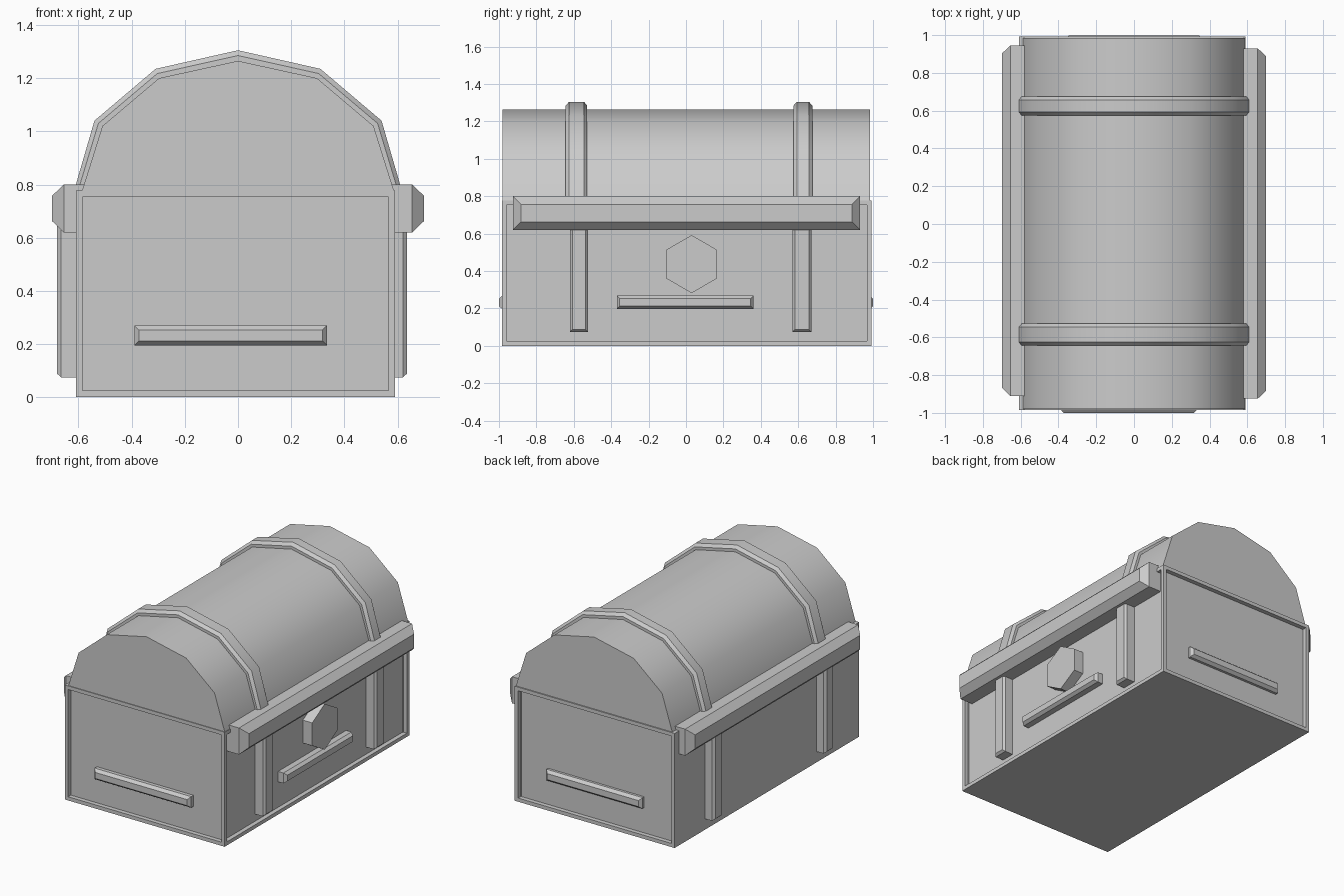
import bpy, bmesh, math
from mathutils import Vector

if "Cube" in bpy.data.objects:
    bpy.data.objects.remove(bpy.data.objects["Cube"])


def finish(name, bm, smooth=False):
    bmesh.ops.recalc_face_normals(bm, faces=bm.faces)
    me = bpy.data.meshes.new(name)
    bm.to_mesh(me)
    bm.free()
    ob = bpy.data.objects.new(name, me)
    bpy.context.collection.objects.link(ob)
    if smooth:
        bpy.ops.object.select_all(action='DESELECT')
        ob.select_set(True)
        bpy.context.view_layer.objects.active = ob
        bpy.ops.object.shade_smooth_by_angle(angle=math.radians(36))
    return ob


def loft(name, rings, smooth=False, closed=True):
    """Skin equal-length rings of points and cap both ends."""
    bm = bmesh.new()
    vs = [[bm.verts.new(p) for p in r] for r in rings]
    n = len(rings[0])
    for a, b in zip(vs, vs[1:]):
        for i in range(n):
            j = (i + 1) % n
            bm.faces.new((a[i], a[j], b[j], b[i]))
    bm.faces.new(vs[0])
    bm.faces.new(vs[-1])
    return finish(name, bm, smooth)


def bar(name, axis, base, mid, tip, u, v, inset):
    """Bar standing out along x or y, with a chamfered outer face."""
    rings = []
    for d, k in ((base, 0), (mid, 0), (tip, inset)):
        pts = [(u[0] + k, v[0] + k), (u[1] - k, v[0] + k),
               (u[1] - k, v[1] - k), (u[0] + k, v[1] - k)]
        rings.append([(d, a, b) if axis == 'x' else (a, d, b) for a, b in pts])
    return loft(name, rings)


# Chest body: recessed panels on the right side and both ends, plain left side
X0, X1, Y0, Y1, TOP = -0.61, 0.59, -0.985, 0.993, 0.777
bm = bmesh.new()
bmesh.ops.create_cube(bm, size=1)
for vert in bm.verts:
    c = vert.co
    vert.co = (X1 if c.x > 0 else X0, Y1 if c.y > 0 else Y0, TOP if c.z > 0 else 0)
bm.normal_update()
panels = [f for f in bm.faces if f.normal.x > 0.5 or abs(f.normal.y) > 0.5]
bmesh.ops.inset_individual(bm, faces=panels, thickness=0.035)
for f in bmesh.ops.extrude_discrete_faces(bm, faces=panels)['faces']:
    f.normal_update()
    offset = f.normal * -0.03
    bmesh.ops.translate(bm, verts=f.verts, vec=offset)
finish("chest_body", bm)

# Barrel lid
HALF = [(0, 1.265), (0.297, 1.2), (0.51, 1.02), (0.587, 0.775)]
arch = [(-x, z) for x, z in reversed(HALF[1:])] + HALF
loft("lid", [[(x, y, z) for x, z in arch] for y in (-0.98, 0.985)], smooth=True)


def grown(t):
    """Arch profile moved outward; t = 1 is the outer face of the straps."""
    outer = [(0, 1.305), (0.31, 1.235), (0.54, 1.04), (0.617, 0.775)]
    half = [(a + (c - a) * t, b + (d - b) * t) for (a, b), (c, d) in zip(HALF, outer)]
    return [(-x, z) for x, z in reversed(half[1:])] + half


# Arched lid straps
for label, y0, y1 in (("front", -0.643, -0.528), ("back", 0.575, 0.675)):
    section = [(-0.3, y0), (0.5, y0), (1, y0 + 0.018),
               (1, y1 - 0.018), (0.5, y1), (-0.3, y1)]
    layers = [(grown(t), y) for t, y in section]
    loft(label + "_lid_strap",
         [[(p[i][0], y, p[i][1]) for p, y in layers] for i in range(7)], smooth=True)

# Side rims and upright body straps
for side, b, m, t, ys in (("right", 0.55, 0.655, 0.70, (-0.925, 0.93)),
                          ("left", -0.58, -0.655, -0.70, (-0.91, 0.945))):
    bar(side + "_rim", 'x', b, m, t, ys, (0.62, 0.80), 0.043)
for side, b, m, t in (("right", 0.55, 0.62, 0.635), ("left", -0.60, -0.665, -0.68)):
    for label, ys in (("front", (-0.62, -0.525)), ("back", (0.57, 0.67))):
        bar(f"{side}_{label}_strap", 'x', b, m, t, ys, (0.075, 0.66), 0.013)

# Handles on the ends and the right side
bar("front_handle", 'y', -0.95, -0.98, -1.0, (-0.39, 0.335), (0.195, 0.27), 0.017)
bar("back_handle", 'y', 0.955, 0.98, 1.0, (-0.36, 0.36), (0.195, 0.27), 0.017)
bar("right_handle", 'x', 0.555, 0.60, 0.62, (-0.37, 0.36), (0.198, 0.268), 0.015)

# Hexagonal lock plate
hexa = [(0.03 + 0.155 * math.sin(i * math.pi / 3),
         0.437 + 0.155 * math.cos(i * math.pi / 3)) for i in range(6)]
loft("lock_plate", [[(x, y, z) for y, z in hexa] for x in (0.55, 0.63)])
